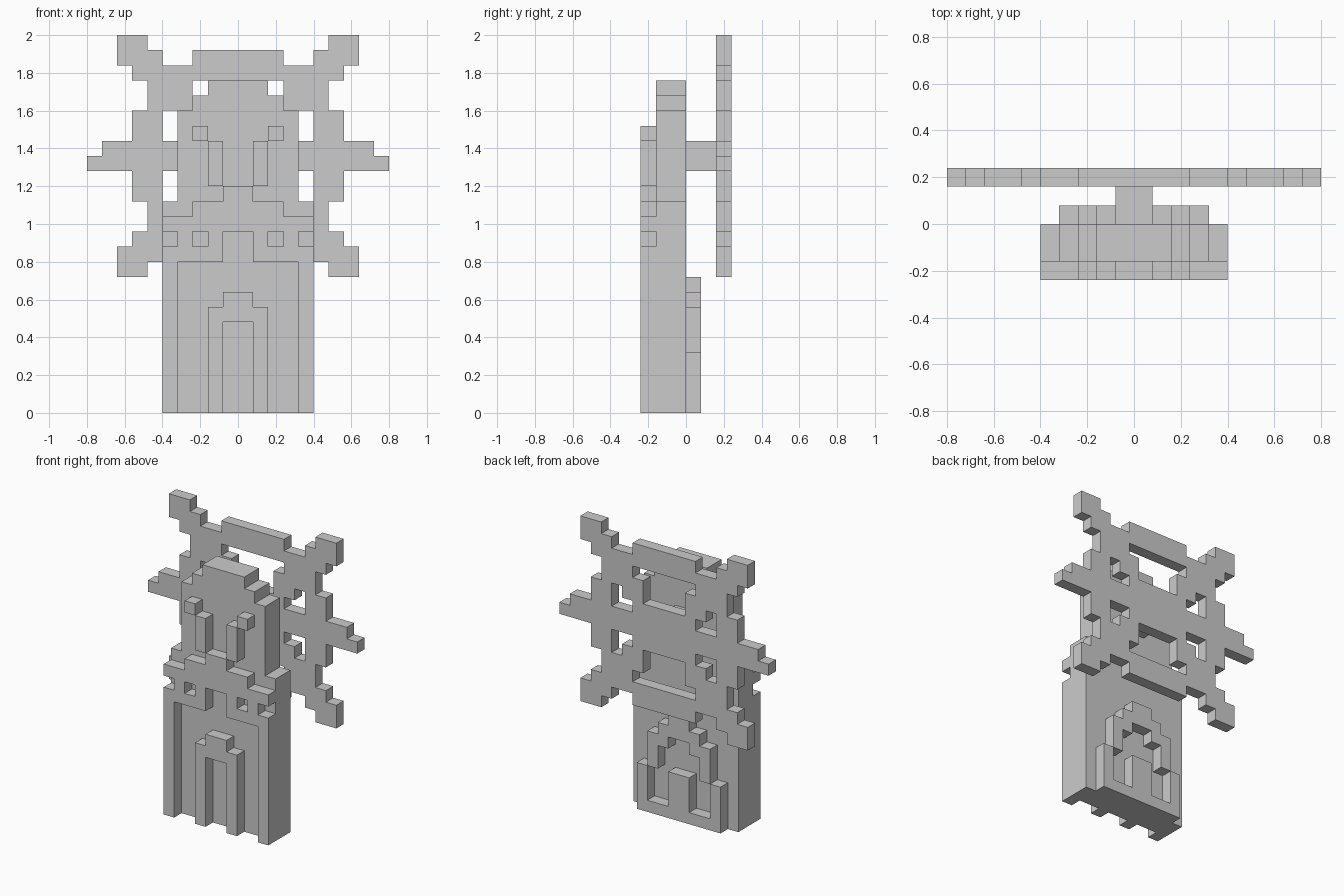
import bpy, bmesh, math

if "Cube" in bpy.data.objects:
    bpy.data.objects.remove(bpy.data.objects["Cube"])

U = 0.08  # block size


def cells(rects):
    """Blocks covered by (x0, x1, z0, z1) rectangles, mirrored across x = 0."""
    out = set()
    for x0, x1, z0, z1 in rects:
        for x in range(x0, x1):
            for z in range(z0, z1):
                out |= {(x, z), (-1 - x, z)}
    return out


def flip(rects, total):
    """Add a copy of every rectangle mirrored in height."""
    return rects + [(a, b, total - d, total - c) for a, b, c, d in rects]


def slab(name, filled, y0, y1):
    """Turn a flat block pattern into a closed slab between two depths."""
    bm = bmesh.new()

    def quad(*pts):
        bm.faces.new([bm.verts.new((x * U, y * U, z * U)) for x, y, z in pts])

    for x, z in filled:
        X, Z = x + 1, z + 1
        quad((x, y0, z), (X, y0, z), (X, y0, Z), (x, y0, Z))
        quad((x, y1, z), (x, y1, Z), (X, y1, Z), (X, y1, z))
        if (x - 1, z) not in filled:
            quad((x, y0, z), (x, y0, Z), (x, y1, Z), (x, y1, z))
        if (x + 1, z) not in filled:
            quad((X, y0, z), (X, y1, z), (X, y1, Z), (X, y0, Z))
        if (x, z - 1) not in filled:
            quad((x, y0, z), (x, y1, z), (X, y1, z), (X, y0, z))
        if (x, z + 1) not in filled:
            quad((x, y0, Z), (X, y0, Z), (X, y1, Z), (x, y1, Z))
    bmesh.ops.remove_doubles(bm, verts=bm.verts, dist=1e-4)
    bmesh.ops.dissolve_limit(bm, angle_limit=math.radians(1),
                             verts=bm.verts, edges=bm.edges)
    mesh = bpy.data.meshes.new(name)
    bm.to_mesh(mesh)
    bm.free()
    bpy.context.collection.objects.link(bpy.data.objects.new(name, mesh))


# Tower: wide base and narrower stepped top
slab("tower", cells([(0, 5, 0, 14), (0, 4, 14, 20), (0, 3, 20, 21), (0, 2, 21, 22)]), -2, 0)

# Front relief: corner posts and stepped cornice with notches
cornice = cells([(4, 5, 0, 11), (1, 5, 10, 11), (3, 4, 11, 12), (1, 2, 11, 12),
                 (0, 5, 12, 13), (0, 3, 13, 14), (0, 1, 14, 15)])
slab("front_cornice", cornice, -3, -2)

# Front door surround
slab("front_door_frame", cells([(1, 2, 0, 7), (0, 1, 6, 8)]), -3, -2)

# Raised upper trim: two bars with a block outside each
slab("upper_trim", cells([(1, 2, 15, 18), (2, 3, 18, 19)]), -3, -2)

# Rear arch with stepped recess, sill and central block
arch = cells([(0, 4, 0, 4), (0, 3, 4, 7), (0, 2, 7, 8), (0, 1, 8, 9)])
recess = cells([(1, 3, 1, 4), (1, 2, 4, 6), (0, 1, 4, 7)])
slab("rear_arch", arch - recess, 0, 1)

# Axle joining tower and wheel
slab("axle", cells([(0, 1, 16, 18)]), 0, 2)

# Wheel: rim, spokes and handles, symmetric above and below the axle
solid = cells(flip([(0, 7, 17, 20), (0, 6, 20, 22), (0, 7, 22, 23),
                    (0, 3, 23, 24), (5, 6, 23, 24), (6, 8, 23, 25)], 34)
              + [(7, 9, 16, 18), (9, 10, 16, 17)])
openings = cells(flip([(0, 2, 19, 22), (2, 3, 21, 22), (4, 5, 18, 20), (3, 4, 18, 19)], 34))
slab("wheel", solid - openings, 2, 3)
